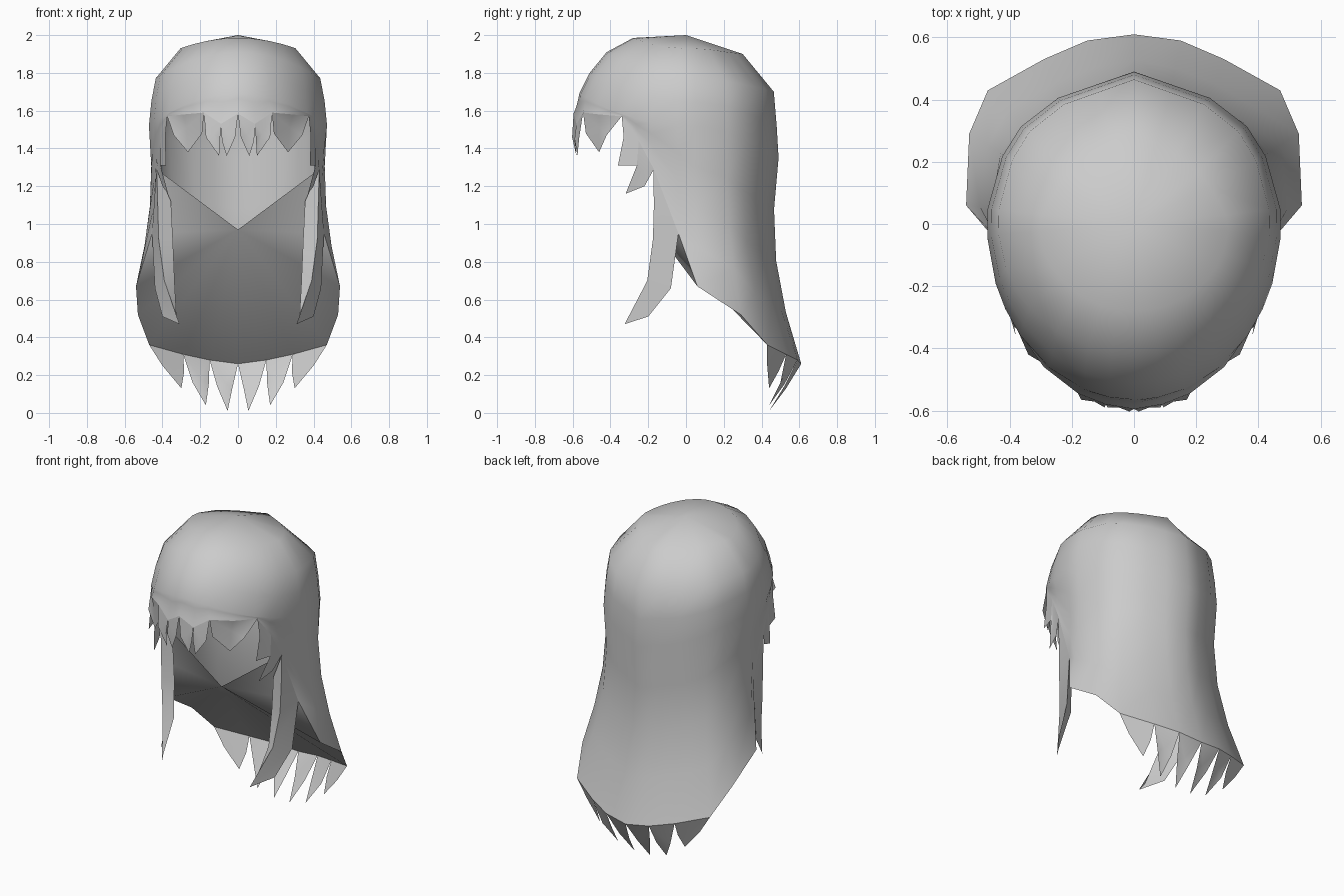
import bpy, bmesh
from math import sin, cos, pi, atan2, radians
from mathutils import Vector

if "Cube" in bpy.data.objects:
    bpy.data.objects.remove(bpy.data.objects["Cube"])

hair = bpy.data.materials.new("hair_grey")
hair.diffuse_color = (0.6, 0.6, 0.6, 1)
hair.use_nodes = True
hair.node_tree.nodes["Principled BSDF"].inputs["Base Color"].default_value = hair.diffuse_color


def make(name, verts, faces, angle=50, mirror=False, recalc=False):
    me = bpy.data.meshes.new(name)
    me.from_pydata([tuple(v) for v in verts], [], faces)
    me.materials.append(hair)
    if recalc:
        bm = bmesh.new()
        bm.from_mesh(me)
        bmesh.ops.recalc_face_normals(bm, faces=bm.faces)
        bm.to_mesh(me)
        bm.free()
    ob = bpy.data.objects.new(name, me)
    bpy.context.collection.objects.link(ob)
    bpy.context.view_layer.objects.active = ob
    ob.select_set(True)
    if mirror:
        ob.modifiers.new("mirror", 'MIRROR')
    bpy.ops.object.shade_smooth_by_angle(angle=radians(angle))
    ob.select_set(False)
    return ob


# Right half of the hem, from the middle of the back to the middle of the fringe
hem = [(0, .61, .26), (.15, .59, .28), (.29, .53, .31), (.47, .43, .36),
       (.53, .29, .52), (.54, .06, .67), (.455, -.04, .95), (.43, -.17, 1.29),
       (.41, -.25, 1.44), (.375, -.34, 1.57), (.29, -.46, 1.58),
       (.18, -.545, 1.59), (.09, -.58, 1.53), (0, -.595, 1.585)]
hem = [Vector(p) for p in hem]

# Rings of the crown: half width, front y, back y, then side, front and back z
rings = [(.305, -.28, .30, 1.93, 1.985, 1.90),
         (.437, -.42, .465, 1.77, 1.91, 1.70),
         (.46, -.51, .48, 1.65, 1.80, 1.52),
         (.473, -.565, .49, 1.52, 1.69, 1.35)]
FLAT = radians(37)


def ring_point(ring, a):
    if 0 < a < FLAT - .02:      # flat facets either side of the back ridge
        return ring_point(ring, 0).lerp(ring_point(ring, FLAT), sin(a) / sin(FLAT))
    w, yf, yb, zs, zf, zb = ring
    c = cos(a)
    y = yb * c if c > 0 else -yf * c
    k = 1 - .13 * sin(2 * a) if c > 0 and ring is rings[0] else 1
    return Vector((w * sin(a) * k, y * k, zs + ((zb if c > 0 else zf) - zs) * c * c))


def column(p):
    """One strand from the crown down to a hem point."""
    a = atan2(p.x / .5, p.y / .55)
    pts = [ring_point(r, a) for r in rings]
    top = pts[-1].copy()
    drop = max(0, top.z - p.z)
    power = 1.6 if a < radians(55) else 1.35
    for i in range(1, 5):
        t = i / 4
        q = top.lerp(p, t)
        flare = t ** power if drop > .4 else t
        q.x, q.y = top.x + (p.x - top.x) * flare, top.y + (p.y - top.y) * flare
        pinch = (.036 + .012 * max(0, cos(a))) * drop * sin(pi * t)
        q.x -= pinch * sin(a)
        q.y -= pinch * cos(a)
        pts.append(q)
    return pts


# Main hair shell, open at the face
cols = [column(p) for p in hem]
cols += [[Vector((-v.x, v.y, v.z)) for v in c] for c in reversed(cols[1:-1])]
n, rows = len(cols), len(cols[0])
verts = [v for c in cols for v in c] + [Vector((0, 0, 2.0)), Vector((0, -.165, .97))]
crown, neck = n * rows, n * rows + 1
end = lambda i: (i % n) * rows + rows - 1
faces = []
for i in range(n):
    a, b = i * rows, (i + 1) % n * rows
    faces.append((crown, a, b))
    faces += [(a + r, a + r + 1, b + r + 1, b + r) for r in range(rows - 1)]
# Underside: a fan from the hem behind the ears to the neck
EAR = 7
for i in range(EAR):
    faces.append((end(i), neck, end(i + 1)))
    faces.append((end(n - i - 1), neck, end(n - i)))
make("hair_shell", verts, faces, recalc=True)


# Pointed strand ends hanging from the hem, each given by its outline
def spikes(name, outlines):
    verts, faces = [], []
    for o in outlines:
        o = [Vector(p) for p in o]
        mid = sum(o, Vector()) / len(o)
        if (o[1] - o[0]).cross(mid - o[0]).dot(Vector((mid.x, mid.y, 0))) < 0:
            o.reverse()
        s, k = len(verts), len(o)
        verts += o + [mid]
        faces += [(s + j, s + (j + 1) % k, s + k) for j in range(k)]
    make(name, verts, faces, mirror=True)


spikes("back_strand_ends", [
    (hem[0], hem[1], (.11, .52, .14), (.055, .44, .01), (.03, .53, .13)),
    (hem[1], hem[2], (.24, .50, .16), (.17, .44, .04), (.155, .52, .15)),
    (hem[2], hem[3], (.40, .43, .25), (.30, .44, .13), (.285, .49, .22))])
spikes("fringe_strand_ends", [
    (hem[13], hem[12], (.085, -.59, 1.44), (.06, -.58, 1.36), (.015, -.603, 1.46)),
    (hem[12], hem[11], (.17, -.565, 1.46), (.10, -.575, 1.36), (.095, -.59, 1.45)),
    (hem[11], hem[10], hem[9], (.34, -.42, 1.47), (.265, -.46, 1.38), (.19, -.53, 1.48)),
    (hem[9], hem[8], (.41, -.26, 1.31), (.38, -.36, 1.31), (.385, -.33, 1.46)),
    (hem[8], hem[7], (.40, -.22, 1.20), (.37, -.32, 1.16), (.41, -.26, 1.31))])

# Long lock in front of each ear: back edge, front corner, inner edge, top to tip
lock = [hem[7], (.43, -.173, 1.285), (.425, -.165, 1.28),
        hem[7].lerp(hem[6], .5), (.425, -.17, 1.10), (.355, -.15, 1.12),
        hem[6], (.42, -.175, .92), (.345, -.15, .92),
        (.44, -.08, .66), (.39, -.205, .70), (.335, -.17, .68),
        (.40, -.20, .51), (.31, -.325, .47), (.325, -.29, .50)]
sides = [(r * 3 + c, r * 3 + (c + 1) % 3, r * 3 + 3 + (c + 1) % 3, r * 3 + 3 + c)
         for r in range(4) for c in range(3)]
make("front_lock", lock, sides + [(0, 1, 2), (12, 13, 14)], 40, True, True)
